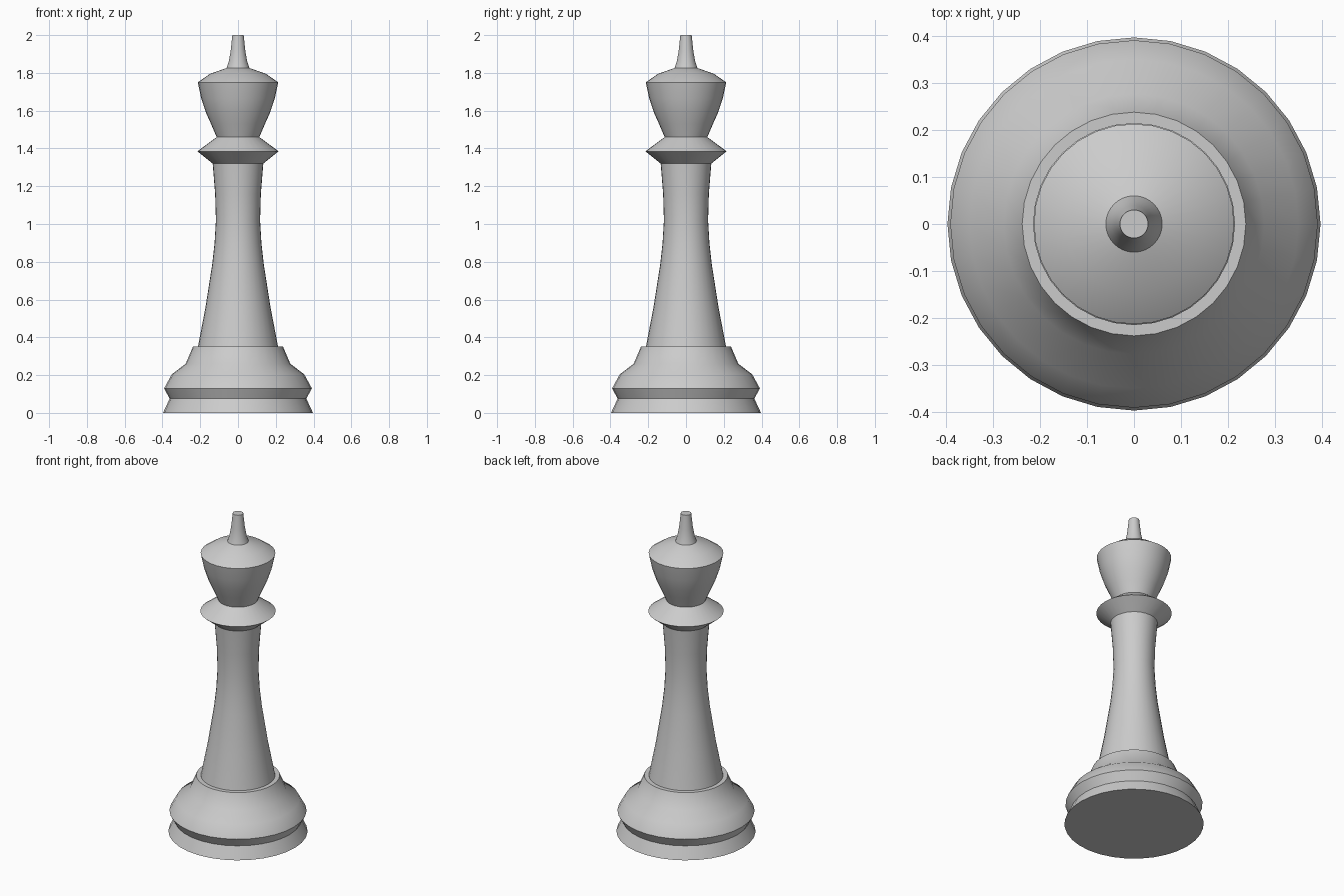
import bpy
import bmesh
from math import cos, sin, pi, radians

if "Cube" in bpy.data.objects:
    bpy.data.objects.remove(bpy.data.objects["Cube"])

SIDES = 32

# Outline (radius, height), bottom to top
base = [(0.397, 0.0), (0.362, 0.075), (0.391, 0.13), (0.35, 0.205),
        (0.277, 0.26), (0.238, 0.352)]
shaft = [(0.212, 0.352), (0.172, 0.56), (0.136, 0.79), (0.124, 0.9), (0.117, 1.02), (0.121, 1.16), (0.134, 1.32)]
collar = [(0.215, 1.385), (0.113, 1.46)]
head = [(0.143, 1.53), (0.17, 1.59), (0.195, 1.665), (0.213, 1.75),
        (0.148, 1.795), (0.06, 1.826)]
finial = [(0.049, 1.86), (0.039, 1.915), (0.03, 2.0)]


def lathe(name, profile):
    """Spin an outline around z and cap both ends."""
    bm = bmesh.new()
    rings = [[bm.verts.new((r * cos(2 * pi * i / SIDES), r * sin(2 * pi * i / SIDES), z))
              for i in range(SIDES)] for r, z in profile]
    for low, high in zip(rings, rings[1:]):
        for i in range(SIDES):
            j = (i + 1) % SIDES
            bm.faces.new((low[i], low[j], high[j], high[i]))
    bm.faces.new(rings[0][::-1])
    bm.faces.new(rings[-1])
    mesh = bpy.data.meshes.new(name)
    bm.to_mesh(mesh)
    bm.free()
    obj = bpy.data.objects.new(name, mesh)
    bpy.context.collection.objects.link(obj)
    bpy.context.view_layer.objects.active = obj
    obj.select_set(True)
    bpy.ops.object.shade_smooth_by_angle(angle=radians(30))
    obj.select_set(False)
    return obj


# Whole turned piece as one closed surface
lathe("turned_chess_king", base + shaft + collar + head + finial)
